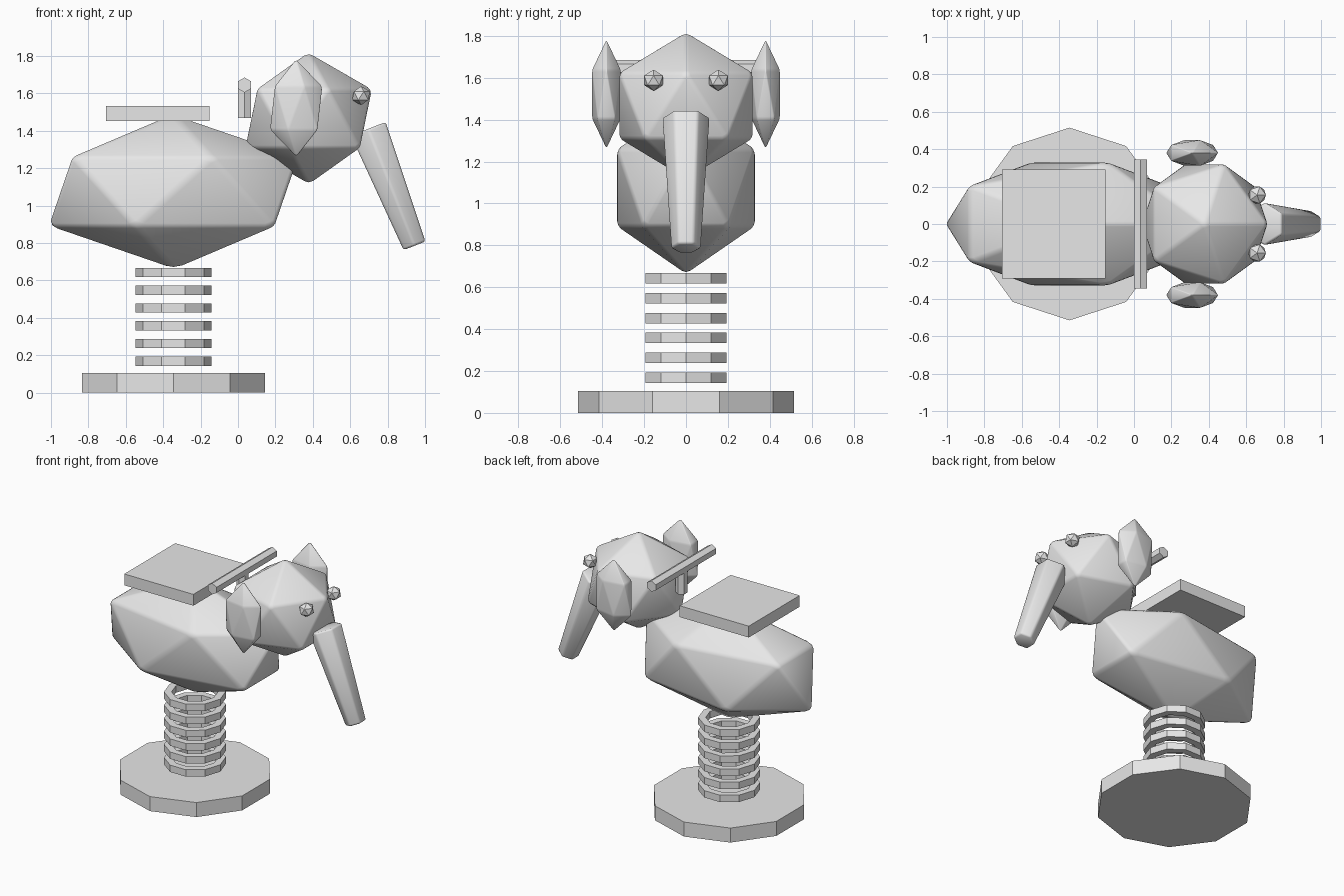
import bpy, bmesh, math

cube = bpy.data.objects.get("Cube")
if cube:
    bpy.data.objects.remove(cube, do_unlink=True)

grey = bpy.data.materials.new("light_grey")
grey.use_nodes = True
grey.diffuse_color = (0.8, 0.8, 0.8, 1)
grey.node_tree.nodes["Principled BSDF"].inputs["Base Color"].default_value = (0.8, 0.8, 0.8, 1)


def finish(name, bevel=0):
    """Name the active object, colour it and optionally round its edges."""
    ob = bpy.context.object
    ob.name = name
    ob.data.materials.append(grey)
    if bevel:
        for face in ob.data.polygons:
            face.use_smooth = True
        mod = ob.modifiers.new("soft_edges", "BEVEL")
        mod.width = bevel
        mod.segments = 2
        mod.limit_method = "NONE"
    return ob


def faceted_ball(name, centre, size, bevel=0):
    bpy.ops.mesh.primitive_ico_sphere_add(subdivisions=1, radius=1, location=centre)
    ob = finish(name, bevel)
    ob.scale = size
    return ob


def prism(name, sides, r_low, r_top, height, centre, rotation=(0, 0, 0), bevel=0):
    bpy.ops.mesh.primitive_cone_add(vertices=sides, radius1=r_low, radius2=r_top,
                                    depth=height, location=centre, rotation=rotation)
    return finish(name, bevel)


def spring_ring(name, x, z, inner=0.153, outer=0.203, height=0.05):
    """Ten-sided flat ring spun from a square section."""
    bm = bmesh.new()
    h = height / 2
    vs = [bm.verts.new(p) for p in ((inner, 0, -h), (outer, 0, -h), (outer, 0, h), (inner, 0, h))]
    edges = [bm.edges.new((vs[i], vs[(i + 1) % 4])) for i in range(4)]
    bmesh.ops.spin(bm, geom=vs + edges, cent=(0, 0, 0), axis=(0, 0, 1),
                   angle=math.tau, steps=10)
    bmesh.ops.remove_doubles(bm, verts=bm.verts, dist=0.001)
    bmesh.ops.recalc_face_normals(bm, faces=bm.faces)
    mesh = bpy.data.meshes.new(name)
    bm.to_mesh(mesh)
    bm.free()
    ob = bpy.data.objects.new(name, mesh)
    ob.location = (x, 0, z)
    mesh.materials.append(grey)
    bpy.context.collection.objects.link(ob)


# Base and spring
AXIS = -0.345
prism("base", 10, 0.515, 0.515, 0.105, (AXIS, 0, 0.0525))
for i in range(6):
    spring_ring(f"spring_ring_{i + 1}", AXIS, 0.168 + 0.095 * i)

# Body and head
faceted_ball("body", (AXIS, 0, 1.075), (0.745, 0.39, 0.414), 0.04)
faceted_ball("head", (0.378, 0, 1.467), (0.378, 0.378, 0.352), 0.04)

# Ears and eyes
for side, s in (("left", 1), ("right", -1)):
    faceted_ball(f"{side}_ear", (0.311, 0.38 * s, 1.522), (0.156, 0.081, 0.261), 0.04)
    faceted_ball(f"{side}_eye", (0.658, 0.155 * s, 1.588), (0.053, 0.053, 0.051))

# Trunk, tapering down and forward
prism("trunk", 6, 0.072, 0.115, 0.672, (0.82, 0, 1.098),
      (0, math.radians(-21.6), 0), 0.012)

# Seat
bpy.ops.mesh.primitive_cube_add(size=1, location=(-0.43, 0, 1.493))
finish("seat").scale = (0.553, 0.583, 0.082)

# Handlebar and its post
prism("handlebar", 6, 0.04, 0.04, 0.69, (0.035, 0, 1.645), (math.pi / 2, 0, 0))
prism("handlebar_post", 6, 0.039, 0.039, 0.17, (0.035, 0, 1.555))
